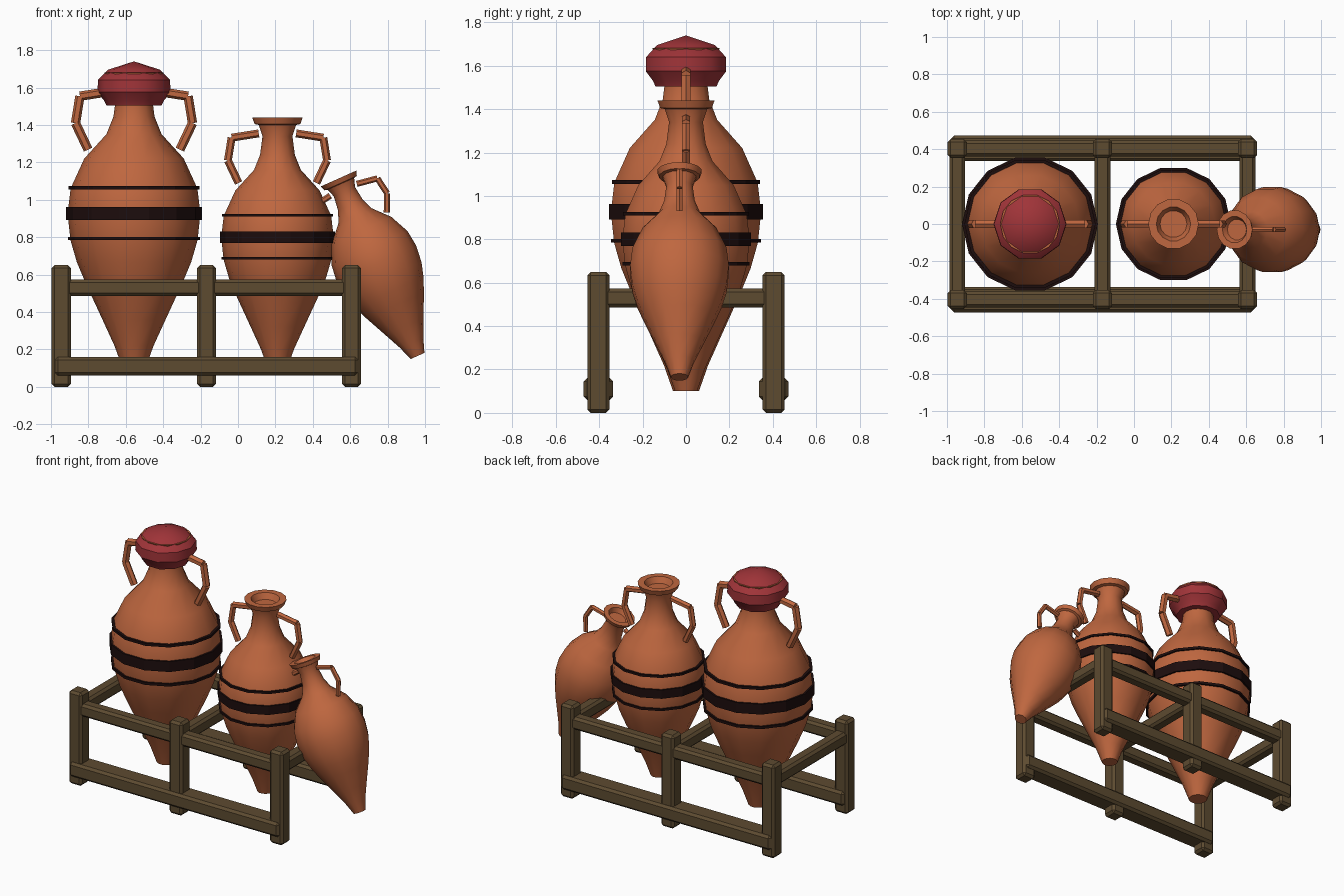
import bpy, bmesh, math
from mathutils import Matrix, Vector

cube = bpy.data.objects.get("Cube")
if cube:
    bpy.data.objects.remove(cube, do_unlink=True)


def material(name, rgb):
    m = bpy.data.materials.new(name)
    m.use_nodes = True
    m.diffuse_color = (*rgb, 1)
    m.node_tree.nodes["Principled BSDF"].inputs["Base Color"].default_value = (*rgb, 1)
    return m


CLAY = material("terracotta", (0.52, 0.135, 0.05))
BLACK = material("dark_paint", (0.012, 0.004, 0.004))
CLOTH = material("red_cloth", (0.35, 0.034, 0.04))
WOOD = material("brown_wood", (0.11, 0.07, 0.03))


def finish(name, bm, mat, matrix=Matrix(), smooth=None):
    bmesh.ops.recalc_face_normals(bm, faces=bm.faces)
    mesh = bpy.data.meshes.new(name)
    bm.to_mesh(mesh)
    bm.free()
    mesh.materials.append(mat)
    obj = bpy.data.objects.new(name, mesh)
    bpy.context.collection.objects.link(obj)
    obj.matrix_world = matrix
    if smooth:
        bpy.ops.object.select_all(action='DESELECT')
        obj.select_set(True)
        bpy.context.view_layer.objects.active = obj
        bpy.ops.object.shade_smooth_by_angle(angle=math.radians(smooth))
    return obj


def lathe(name, profile, sides, mat, matrix, smooth=None):
    """Revolve (radius, height) points about z."""
    bm = bmesh.new()
    verts = [bm.verts.new((r, 0, z)) for r, z in profile]
    edges = [bm.edges.new(pair) for pair in zip(verts, verts[1:])]
    bmesh.ops.spin(bm, geom=verts + edges, cent=(0, 0, 0), axis=(0, 0, 1),
                   angle=math.tau, steps=sides, use_duplicate=False)
    bmesh.ops.remove_doubles(bm, verts=bm.verts, dist=0.0005)
    return finish(name, bm, mat, matrix, smooth)


BODY = [(0, 0), (.052, 0), (.088, .1), (.143, .22), (.217, .38), (.259, .48),
        (.288, .58), (.301, .7), (.287, .815), (.225, .95), (.125, 1.06),
        (.093, 1.14), (.08, 1.24), (.1, 1.3), (.122, 1.305), (.135, 1.34),
        (.092, 1.34), (.072, 1.3), (0, 1.3)]
HANDLE = [(.1, 1.255), (.245, 1.232), (.265, 1.11), (.208, .99)]
BANDS = [("lower", .3, .58, .595), ("middle", .308, .67, .731), ("upper", .297, .81, .825)]


def handle(name, side, matrix):
    """Three straight hexagonal bars following the handle path."""
    bm = bmesh.new()
    path = [Vector((side * r, 0, z)) for r, z in HANDLE]
    for a, b in zip(path, path[1:]):
        d = b - a
        turn = d.to_track_quat('Z', 'Y').to_matrix().to_4x4()
        bmesh.ops.create_cone(bm, cap_ends=True, segments=6, radius1=.021, radius2=.021,
                              depth=d.length, matrix=Matrix.Translation((a + b) / 2) @ turn)
    finish(name, bm, CLAY, matrix)


def jar(name, location, scale, tilt=0, banded=True):
    matrix = (Matrix.Translation(location) @ Matrix.Rotation(math.radians(tilt), 4, 'Y')
              @ Matrix.Scale(scale, 4))
    lathe(name + "_body", BODY, 14, CLAY, matrix, 42)
    for label, side in (("left", 1), ("right", -1)):
        handle(f"{name}_{label}_handle", side, matrix)
    if banded:
        for label, r, low, high in BANDS:
            ring = [(r - .03, low), (r, low), (r, high), (r - .03, high), (r - .03, low)]
            lathe(f"{name}_{label}_band", ring, 14, BLACK, matrix)


# Jars: two upright ones and one leaning on the rack
jar("large_jar", (-.556, 0, .1), 1.18)
jar("medium_jar", (.211, 0, .1), 1)
jar("leaning_jar", (.96, -.03, .165), .775, tilt=-24, banded=False)

# Cloth cover on the large jar
COVER = [(0, 1.505), (.148, 1.505), (.16, 1.53), (.195, 1.575), (.193, 1.64),
         (.14, 1.695), (0, 1.74)]
lathe("cloth_cover", COVER, 10, CLOTH, Matrix.Translation((-.556, 0, 0)), 38)


def beam(name, center, size):
    bm = bmesh.new()
    bmesh.ops.create_cube(bm, size=1, matrix=Matrix.Diagonal((*size, 1)))
    bmesh.ops.bevel(bm, geom=bm.edges[:], offset=.016, segments=1, affect='EDGES')
    finish(name, bm, WOOD, Matrix.Translation(center))


# Wooden rack
POSTS = {"right": -.945, "middle": -.169, "left": .607}
for label, y in (("front", -.404), ("back", .404)):
    for place, x in POSTS.items():
        beam(f"{label}_{place}_post", (x, y, .325), (.102, .102, .65))
    beam(f"{label}_upper_rail", (-.169, y, .53), (1.6, .085, .088))
    beam(f"{label}_lower_rail", (-.169, y, .11), (1.62, .137, .1))
for place, x in POSTS.items():
    beam(f"{place}_cross_rail", (x, 0, .53), (.085, .8, .088))
